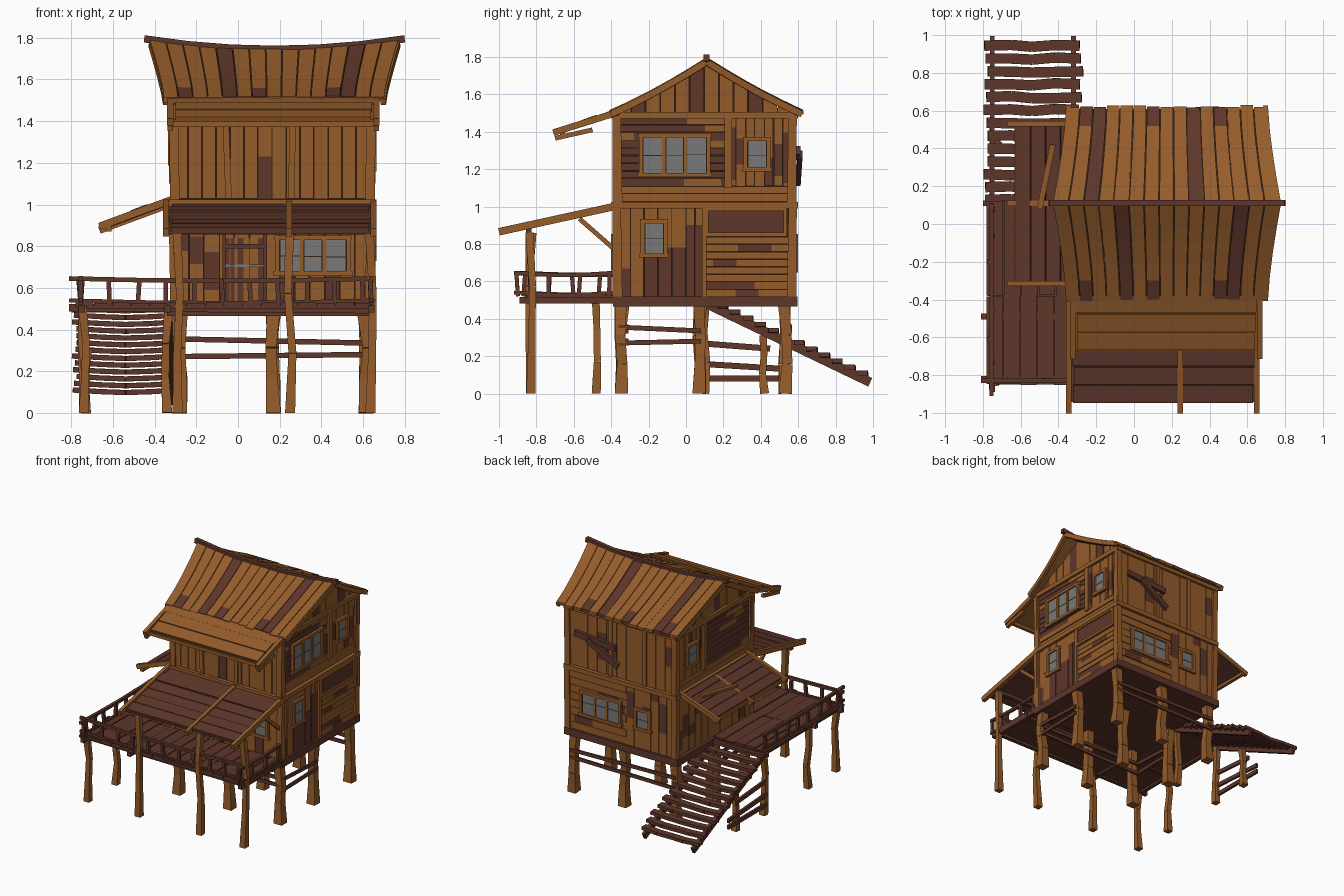
import bpy, bmesh, math, random
from mathutils import Vector as V

if "Cube" in bpy.data.objects:
    bpy.data.objects.remove(bpy.data.objects["Cube"])
random.seed(7)
R = random.uniform

def material(name, c):
    m = bpy.data.materials.new(name)
    m.diffuse_color = (*c, 1)
    m.use_nodes = True
    m.node_tree.nodes["Principled BSDF"].inputs["Base Color"].default_value = m.diffuse_color
    return m
MATS = [material("tan_wood", (.30, .107, .024)), material("dark_wood", (.112, .037, .023)),
        material("gap_shadow", (.036, .014, .006)), material("grey_glass", (.19, .19, .19))]
TAN, DARK, GAP, GLASS = range(4)

class Part:
    """Collects solid pieces into one named object."""
    def __init__(s, name):
        s.name, s.bm = name, bmesh.new()
    def hex(s, a, b, mat):              # a, b: two matching quads
        v = [s.bm.verts.new(p) for p in list(a) + list(b)]
        for f in ((0, 1, 2, 3), (7, 6, 5, 4), (0, 4, 5, 1), (1, 5, 6, 2), (2, 6, 7, 3), (3, 7, 4, 0)):
            s.bm.faces.new([v[i] for i in f]).material_index = mat
    def box(s, x0, x1, y0, y1, z0, z1, mat):
        q = lambda z: [(x0, y0, z), (x1, y0, z), (x1, y1, z), (x0, y1, z)]
        s.hex(q(z0), q(z1), mat)
    def beam(s, p, q, w, h, mat, w2=None, h2=None):
        p, q = V(p), V(q)
        d = (q - p).normalized()
        side = V((1, 0, 0)) if abs(d.z) > .95 else d.cross(V((0, 0, 1))).normalized()
        up = side.cross(d).normalized()
        ring = lambda c, a, b: [c + side * a * i / 2 + up * b * j / 2 for i, j in ((-1, -1), (1, -1), (1, 1), (-1, 1))]
        s.hex(ring(p, w, h), ring(q, w2 or w, h2 or h), mat)
    def chain(s, pts, w, h, mat):
        for p, q in zip(pts, pts[1:]):
            s.beam(p, q, w, h, mat)
    def slab(s, o, a, b, n, th, mat, gap=.005, wob=.006):   # n boards along a, stacked along b
        o, a, b = V(o), V(a), V(b)
        nrm = a.cross(b).normalized()
        nrm *= 1 if nrm.z > 0 else -1
        g = gap / b.length
        for i in range(n):
            l, r = i / n, (i + 1) / n - g
            e0, e1 = a * R(-wob, wob) * 2, a * (1 + R(-wob, wob) * 2)
            k = nrm * R(0, wob)
            q = [o + e0 + b * l + k, o + e1 + b * l + k, o + e1 + b * r + k, o + e0 + b * r + k]
            s.hex(q, [p - nrm * th for p in q], mat)
        q = [o + b * .01, o + a + b * .01, o + a + b * .99, o + b * .99]
        s.hex([p - nrm * .008 for p in q], [p - nrm * (th + .001) for p in q], mat)
    def done(s):
        bmesh.ops.recalc_face_normals(s.bm, faces=s.bm.faces)
        me = bpy.data.meshes.new(s.name)
        s.bm.to_mesh(me)
        for m in MATS:
            me.materials.append(m)
        bpy.context.collection.objects.link(bpy.data.objects.new(s.name, me))

# Wall coordinates: u along the wall, z up, d outward
SIDE = {"front": lambda u, z, d: (u, -.37 - d, z), "back": lambda u, z, d: (u, .57 + d, z),
        "right": lambda u, z, d: (.635 + d, u, z), "left": lambda u, z, d: (-.305 - d, u, z)}
def plate(part, side, u0, u1, z0, z1, d, mat, tilt=0):
    f = SIDE[side]
    quad = lambda k: [f(u0, z0, k), f(u1, z0, k), f(u1 + tilt, z1, k), f(u0 + tilt, z1, k)]
    part.hex(quad(-.01), quad(d), mat)
def planks(part, side, u0, u1, z0, z1, n, patch, upright=True, base=TAN):
    """Boards with thin gaps; some have a stretch in the other colour."""
    a, b = (u0, u1) if upright else (z0, z1)
    c, e = (z0, z1) if upright else (u0, u1)
    for i in range(n):
        l, r, d = a + (b - a) * i / n, a + (b - a) * (i + 1) / n - .004, R(.006, .013)
        cuts = [c, e]
        if random.random() < patch:
            m = R(c, e)
            cuts = [c, max(c, m - R(.04, .15)), min(e, m + R(.04, .15)), e]
        for k, (lo, hi) in enumerate(zip(cuts, cuts[1:])):
            if hi - lo > .003:
                mat = (TAN + DARK - base) if k == 1 else base
                plate(part, side, *((l, r, lo, hi) if upright else (lo, hi, l, r)), d, mat)
def window(part, side, u0, u1, z0, z1, n=1):
    plate(part, side, u0 - .022, u1 + .022, z0 - .022, z1 + .022, .016, GAP)
    w = (u1 - u0) / n
    for i in range(n):
        a, b = u0 + i * w + (.012 if i else .003), u0 + (i + 1) * w - (.012 if i < n - 1 else .003)
        m = (z0 + z1) / 2 + R(-.01, .02)
        plate(part, side, a, b, z0, m - .002, .019, GLASS)
        plate(part, side, a, b, m + .002, z1, .019, GLASS)
        if i:
            plate(part, side, a - .023, a - .001, z0, z1, .026, TAN)
    for a, b, c, d in ((u0 - .025, u1 + .025, z1, z1 + .022), (u0 - .03, u1 + .03, z0 - .022, z0),
                       (u0 - .022, u0, z0, z1), (u1, u1 + .022, z0, z1)):
        plate(part, side, a, b, c, d, .03, TAN)

# House core behind the boards
p = Part("house_core")
p.box(-.305, .635, -.37, .57, .5, 1.5, GAP)
p.done()

# Lower storey boards
p = Part("lower_walls")
planks(p, "front", -.305, .635, .52, .99, 13, .25)
planks(p, "back", -.305, .12, .52, .99, 6, .4)
planks(p, "back", .12, .635, .52, .99, 8, .5, False)
planks(p, "left", -.37, .57, .52, .99, 12, .35)
planks(p, "right", -.37, .0, .78, .99, 5, 0)
planks(p, "right", -.37, .0, .52, .78, 5, .15, True, DARK)
planks(p, "right", .0, .1, .52, .9, 2, 0, True, DARK)
planks(p, "right", .0, .1, .9, .99, 2, 0)
planks(p, "right", .1, .57, .52, .84, 8, .9, False)
plate(p, "right", .11, .53, .85, .98, .016, DARK)
for a, b, c, d in ((.1, .54, .975, .995), (.1, .54, .84, .86), (.1, .12, .84, .99), (.52, .54, .84, .99)):
    plate(p, "right", a, b, c, d, .026, TAN)
p.done()

# Upper storey boards
p = Part("upper_walls")
planks(p, "front", -.305, .635, 1.03, 1.5, 14, .15)
planks(p, "back", -.305, .635, 1.03, 1.5, 11, .4)
for s in ("right", "left"):
    planks(p, s, -.37, .22, 1.11, 1.48, 9, .8, False, DARK)
    planks(p, s, .22, .57, 1.11, 1.48, 7, .6)
    planks(p, s, -.37, .57, 1.03, 1.11, 2, 0, False)
p.done()

# Trim beams and corner posts
p = Part("wall_trim")
for s, u0, u1 in (("front", -.33, .66), ("back", -.33, .66), ("right", -.39, .59), ("left", -.39, .59)):
    plate(p, s, u0, u1, .99, 1.025, .03, TAN)
    plate(p, s, u0, u1, 1.47, 1.505, .028, TAN)
    for z0, z1 in ((.52, .99), (1.02, 1.48)):
        plate(p, s, u0 + .005, u0 + .05, z0, z1, .022, TAN, -.008)
        plate(p, s, u1 - .05, u1 - .005, z0, z1, .022, TAN, .008)
for s in ("right", "left"):
    plate(p, s, .205, .245, 1.1, 1.48, .025, TAN)
plate(p, "right", .085, .11, .52, .99, .025, TAN)
for u in (-.06, .24):
    plate(p, "front", u, u + .03, 1.03, 1.48, .024, TAN, R(-.02, .02))
    plate(p, "back", u, u + .03, 1.03, 1.48, .022, TAN)
p.done()

# Windows and door
p = Part("windows")
window(p, "front", .2, .52, .68, .83, 3)
window(p, "back", .18, .5, .67, .83, 3)
window(p, "back", -.08, .02, .69, .82)
window(p, "right", -.23, .11, 1.18, 1.37, 3)
window(p, "right", .33, .43, 1.21, 1.35)
window(p, "left", .33, .43, 1.21, 1.35)
window(p, "right", -.22, -.12, .75, .91)
p.done()
p = Part("front_door")
planks(p, "front", -.07, .13, .52, .84, 6, 0, True, DARK)
for u in (-.075, .12):
    plate(p, "front", u, u + .018, .52, .86, .024, DARK)
plate(p, "front", -.06, .12, .79, .81, .022, DARK)
plate(p, "front", -.06, .12, .7, .712, .018, GLASS)
p.done()
p = Part("boarded_shutter")
p.beam((.56, .6, 1.30), (.2, .6, 1.27), .025, .045, DARK)
p.beam((.44, .61, 1.28), (.18, .6, 1.13), .025, .045, DARK)
p.done()

# Main sagging gable roof
def roof(t, s, side, drop=0):
    return V((.175 + t * (.53 + .07 * max(s, 0) ** 1.4), .11 + side * (1 - s) * .51,
              1.515 + s * (.235 + .045 * t * t) - .012 * math.sin(math.pi * s) - drop))
def roof_piece(p, t0, t1, s0, s1, side, top, low, mat):
    q = lambda d: [roof(t0, s0, side, d), roof(t1, s0, side, d), roof(t1, s1, side, d), roof(t0, s1, side, d)]
    p.hex(q(top), q(low), mat)
p = Part("main_roof")
n = 15
for side, bad in ((-1, (4, 12)), (1, (2, 9))):
    for i in range(n):
        t0, t1 = -1 + 2 * i / n, -1 + 2 * (i + 1) / n - .008
        h, e = R(0, .006), R(-.02, .01)
        for k in range(5):
            dark = i in bad or (i % 5 == 1 and k == (i * 2 + 3) % 5)
            roof_piece(p, t0, t1, k / 5 if k else e, (k + 1) / 5, side, -h, .02, DARK if dark else TAN)
    for i in range(8):
        for k in range(5):
            a, b, s0 = -.99 + 1.98 * i / 8, -.99 + 1.98 * (i + 1) / 8, max(k / 5, .02)
            roof_piece(p, a, b, s0, (k + 1) / 5, side, .008, .018, GAP)
            roof_piece(p, a, b, s0, (k + 1) / 5, side, .018, .026, TAN)
    for t in (-.985, .985):                 # verge rafters
        p.chain([roof(t, s / 4, side, .022) for s in range(5)], .025, .035, TAN)
p.done()
p = Part("ridge_beam")
p.chain([(.175 + t * .625, .11, 1.745 + .05 * t * t) for t in (-1, -.66, -.33, 0, .33, .66, 1)], .032, .035, DARK)
p.done()

# Gable boards
p = Part("gables")
for side in ("right", "left"):
    f = SIDE[side]
    n = 12
    for i in range(n):
        u0, u1 = -.37 + .94 * i / n, -.37 + .94 * (i + 1) / n - .005
        top = lambda u: 1.49 + .27 * (1 - abs(u - .11) / .5)
        d = R(.008, .02)
        q = lambda k: [f(u0, 1.49, k), f(u1, 1.49, k), f(u1, top(u1), k), f(u0, top(u0), k)]
        p.hex(q(-.03), q(d), DARK if i % 4 == 1 else TAN)
    q = lambda k: [f(-.37, 1.48, k), f(.57, 1.48, k), f(.12, 1.745, k), f(.1, 1.745, k)]
    p.hex(q(-.03), q(.003), GAP)
p.done()

# Upper front awning, with a loose lower layer
p = Part("upper_awning")
p.slab((-.31, -.38, 1.52), (.96, 0, 0), (0, -.29, -.105), 3, .018, TAN)
for x in (-.325, .665):
    p.beam((x, -.36, 1.505), (x, -.71, 1.395), .03, .035, TAN)
    p.beam((x, -.5, 1.41), (x, -.7, 1.365), .025, .025, TAN)
p.beam((-.33, -.66, 1.385), (.67, -.66, 1.385), .025, .025, TAN)
p.done()

# Porch roof over the front deck
p = Part("porch_roof")
p.slab((-.33, -.37, 1.005), (.97, 0, 0), (0, -.58, -.125), 6, .02, DARK, wob=.01)
for x in (-.345, .245, .65):
    p.beam((x, -.36, 1.005), (x, -1, .865), .028, .04, TAN)
p.beam((-.35, -.84, .87), (.65, -.84, .87), .03, .03, DARK)
for x in (-.3, .63):
    p.beam((x, -.37, .76), (x, -.57, .935), .02, .025, TAN)
p.done()

# Left side awning
p = Part("left_awning")
p.slab((-.31, -.31, 1.025), (0, .84, 0), (-.32, 0, -.12), 4, .018, DARK)
for y in (-.315, .11, .53):
    z = .018 if y == .11 else 0
    p.beam((-.3, y, 1.03 - z), (-.665, y, .895 - z), .028, .035, TAN)
p.beam((-.5, .08, .963), (-.43, .42, .99), .03, .018, TAN)
p.beam((-.62, -.33, .885), (-.62, .54, .885), .025, .03, TAN)
p.done()

# House platform and decks
p = Part("platform")
p.box(-.34, .66, -.39, .595, .465, .52, DARK)
p.done()
p = Part("decks")
p.slab((-.78, -.85, .525), (0, .47, 0), (1.43, 0, 0), 16, .025, DARK)
p.slab((-.78, -.38, .525), (0, .5, 0), (.46, 0, 0), 5, .025, DARK)
for y in (-.82, -.49):
    p.beam((-.81, y, .505), (.66, y, .495), .03, .035, DARK)
for x in (-.75, -.34, .64):
    p.beam((x, -.89, .5), (x, .12 if x < 0 else -.38, .5), .03, .035, DARK)
p.beam((-.8, .11, .5), (-.3, .11, .5), .03, .035, DARK)
p.done()

# Railings
def rail(part, a, b, n):
    a, b = V(a), V(b)
    pts = [a.lerp(b, k / 4) - V((0, 0, .012 * math.sin(math.pi * k / 4))) for k in range(5)]
    part.chain([q + V((0, 0, .645)) for q in pts], .022, .022, DARK)
    part.chain([q + V((0, 0, .54)) for q in pts], .018, .018, DARK)
    for k in range(n + 1):
        c = a.lerp(b, .04 + .92 * k / n)
        part.beam(c + V((0, 0, .52)), c + V((R(-.01, .01), R(-.01, .01), .64)), .022, .022, DARK)
p = Part("railings")
rail(p, (-.81, -.83, 0), (.66, -.83, 0), 10)
rail(p, (-.755, -.91, 0), (-.755, .11, 0), 7)
rail(p, (.64, -.92, 0), (.64, -.39, 0), 3)
p.done()

# Crooked stilts
def stilt(part, x, y, top, w):
    pts = [V((x + (R(-.012, .012) if k else 0), y + (R(-.012, .012) if k else 0), top * k / 3)) for k in range(4)]
    ws = [w * 1.15, w * .9, w * .85, w]
    for k in range(3):
        part.beam(pts[k], pts[k + 1], ws[k], ws[k], TAN, ws[k + 1], ws[k + 1])
p = Part("house_stilts")
for x in (-.28, .17, .615):
    for y in (-.345, .07, .53):
        stilt(p, x, y, .47, .062)
p.done()
p = Part("deck_posts")
for x, y, z in ((-.74, -.83, .51), (-.29, -.83, .86), (.25, -.83, .86), (.635, -.83, .86),
                (-.74, -.48, .51), (-.74, .08, .5), (-.34, .1, .5), (-.73, .42, .31)):
    stilt(p, x, y, z, .042)
p.done()

# Braces between stilts
p = Part("braces")
for z, s in ((.27, .01), (.355, -.02)):
    for y in (-.345, .53):
        p.beam((-.3, y + .03, z), (.63, y + .03, z + s), .015, .026, DARK)
    for x in (-.3, .64):
        p.beam((x, -.36, z), (x, .08, z + s), .015, .026, DARK)
for z0, z1 in ((.08, .08), (.16, .13), (.27, .24)):
    p.beam((-.755, .06, z0), (-.755, .55 if z1 < .2 else .45, z1), .018, .032, DARK)
p.done()

# Staircase
p = Part("stairs")
for x in (-.75, -.32):
    p.beam((x, .1, .485), (x, .985, .06), .025, .05, DARK)
n = 13
for i in range(n):
    f = (i + .4) / n
    y, z, e = .1 + .885 * f, .515 - .425 * f, R(-.012, .012)
    p.chain([(-.785 + e, y, z), (-.65, y + R(-.006, .006), z - .008), (-.54, y - .006, z - .012),
             (-.42, y + R(-.006, .006), z - .008), (-.28 + e, y, z)], .055, .025, DARK)
p.done()
